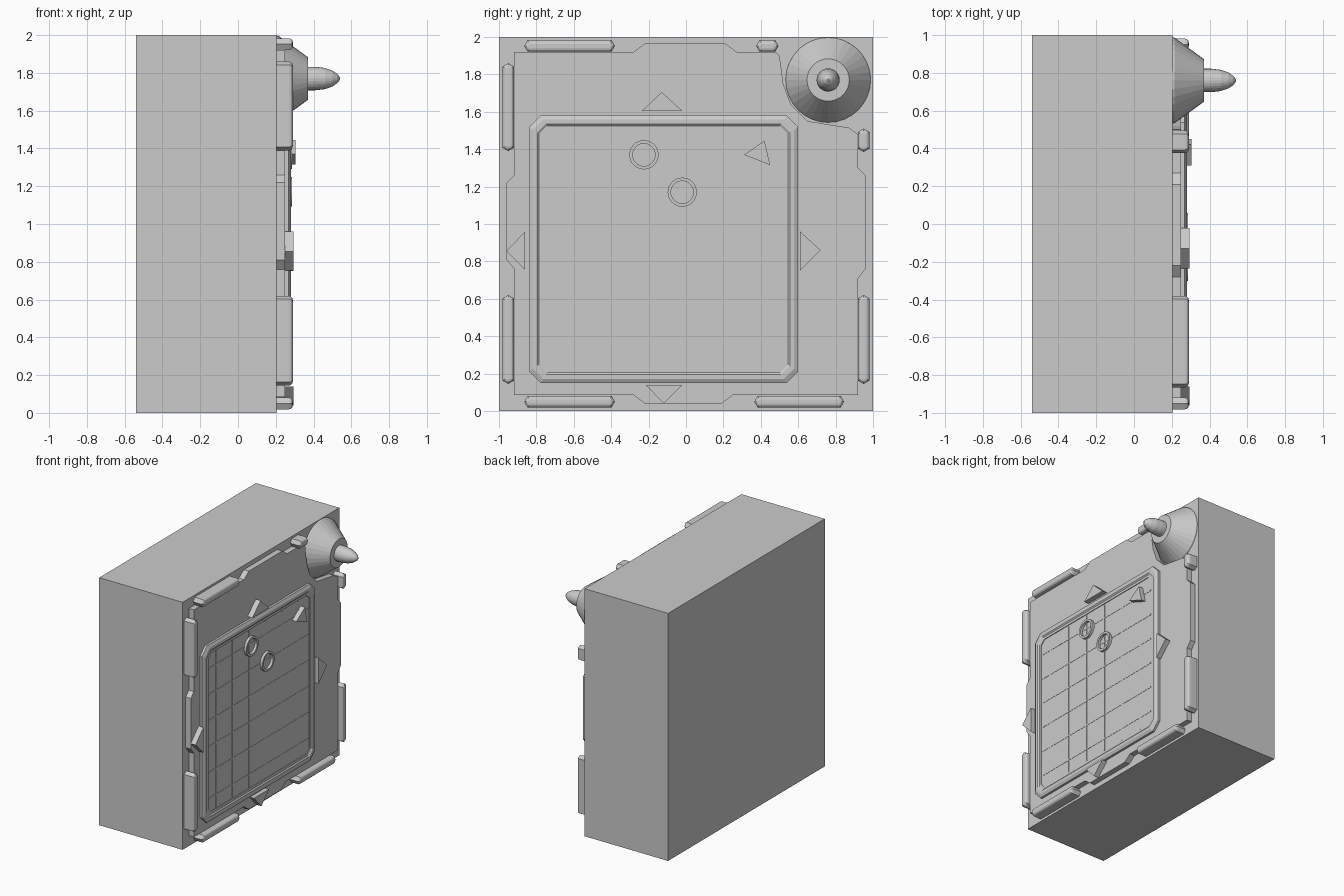
import bpy, bmesh, math
from mathutils import Vector

if "Cube" in bpy.data.objects:
    bpy.data.objects.remove(bpy.data.objects["Cube"])

FACE = 0.205   # x of the block's detailed face
PLATE = 0.25   # x of the cover plate's surface


def finish(bm, name):
    bmesh.ops.recalc_face_normals(bm, faces=bm.faces)
    me = bpy.data.meshes.new(name)
    bm.to_mesh(me)
    bm.free()
    ob = bpy.data.objects.new(name, me)
    bpy.context.collection.objects.link(ob)
    return ob


def prism(name, outline, x0, x1, bevel=0):
    """Extrude a (y, z) outline along x, optionally rounding the outer rim."""
    bm = bmesh.new()
    base = bm.faces.new([bm.verts.new((x0, y, z)) for y, z in outline])
    ext = bmesh.ops.extrude_face_region(bm, geom=[base], use_keep_orig=True)
    top = [v for v in ext["geom"] if isinstance(v, bmesh.types.BMVert)]
    bmesh.ops.translate(bm, verts=top, vec=(x1 - x0, 0, 0))
    if bevel:
        rim = [e for e in bm.edges if all(v in top for v in e.verts)]
        bmesh.ops.bevel(bm, geom=rim, offset=bevel, segments=3, profile=0.5,
                        affect='EDGES')
    return finish(bm, name)


def rect(y0, y1, z0, z1):
    return [(y0, z0), (y1, z0), (y1, z1), (y0, z1)]


def chamfered(y0, y1, z0, z1, c):
    return [(y0 + c, z0), (y1 - c, z0), (y1, z0 + c), (y1, z1 - c),
            (y1 - c, z1), (y0 + c, z1), (y0, z1 - c), (y0, z0 + c)]


def loft(name, rings, cap_first=False, cap_last=False, closed=False):
    """Skin a list of equal-length rings of 3D points."""
    bm = bmesh.new()
    vs = [[bm.verts.new(p) for p in r] for r in rings]
    n = len(vs[0])
    pairs = list(zip(vs, vs[1:])) + ([(vs[-1], vs[0])] if closed else [])
    for a, b in pairs:
        for i in range(n):
            j = (i + 1) % n
            bm.faces.new((a[i], a[j], b[j], b[i]))
    if cap_first:
        bm.faces.new(vs[0])
    if cap_last:
        bm.faces.new(vs[-1])
    return finish(bm, name)


def turned(name, profile, cy, cz, n=32, **kw):
    """Lathe an (x, radius) profile around an axis along x."""
    rings = [[(x, cy + r * math.cos(2 * math.pi * i / n),
               cz + r * math.sin(2 * math.pi * i / n)) for i in range(n)]
             for x, r in profile]
    return loft(name, rings, **kw)


# Main block
prism("main_block", rect(-1, 1, 0, 2), -0.54, FACE)

# Cover plate with stepped edges, cut away around the knob
prism("cover_plate", [
    (-0.92, 0.085), (-0.28, 0.085), (-0.22, 0.04), (0.19, 0.04), (0.25, 0.085),
    (0.92, 0.085), (0.92, 0.71), (0.96, 0.76), (0.96, 1.26), (0.92, 1.30),
    (0.92, 1.48), (0.87, 1.515), (0.65, 1.55), (0.56, 1.64), (0.52, 1.75),
    (0.50, 1.90), (0.48, 1.92), (0.27, 1.92), (0.21, 1.965), (-0.22, 1.965),
    (-0.28, 1.92), (-0.92, 1.92), (-0.92, 1.26), (-0.96, 1.22),
    (-0.96, 0.81), (-0.92, 0.76)], FACE - 0.01, PLATE)

# Screen frame: chamfered lip stepping down to the screen
frame = []
for inset, x in ((0, PLATE - 0.01), (0, 0.268), (0.022, 0.28), (0.045, 0.28),
                 (0.055, 0.272), (0.075, 0.272), (0.075, PLATE - 0.01)):
    c = 0.062 - inset * 0.35
    frame.append([(x, y, z) for y, z in chamfered(
        -0.84 + inset, 0.60 - inset, 0.15 + inset, 1.58 - inset, c)])
loft("screen_frame", frame, closed=True)

# Screen with fine raised grid lines
SCREEN = 0.266
prism("screen", chamfered(-0.77, 0.53, 0.22, 1.51, 0.035), PLATE - 0.01, SCREEN)
for k in range(6):
    y, z = -0.66 + 0.21 * k, 0.335 + 0.21 * k
    prism("grid_line_vertical", rect(y - 0.005, y + 0.005, 0.23, 1.495),
          SCREEN - 0.005, SCREEN + 0.002)
    prism("grid_line_horizontal", rect(-0.755, 0.515, z - 0.005, z + 0.005),
          SCREEN - 0.005, SCREEN + 0.002)

# Ring markers and triangle marker on the screen
for cy, cz in ((-0.02, 1.17), (-0.225, 1.37)):
    turned("ring_marker", [(SCREEN - 0.005, 0.078), (0.287, 0.078),
                           (0.287, 0.06), (SCREEN - 0.005, 0.06)],
           cy, cz, closed=True)
prism("triangle_marker", [(0.31, 1.37), (0.42, 1.445), (0.45, 1.315)],
      SCREEN - 0.005, 0.305)

# Direction arrows around the screen
arrows = {
    "arrow_up": [(-0.235, 1.605), (-0.02, 1.605), (-0.13, 1.705)],
    "arrow_down": [(-0.215, 0.14), (-0.02, 0.14), (-0.12, 0.04)],
    "arrow_left": [(-0.96, 0.855), (-0.86, 0.755), (-0.86, 0.96)],
    "arrow_right": [(0.61, 0.96), (0.61, 0.75), (0.72, 0.86)]}
for name, pts in arrows.items():
    prism(name, pts, FACE - 0.005, 0.293)


# Edge bars with pointed ends and rounded tops
def bar(name, a, b, centre, upright):
    h, t = 0.031, 0.018
    pts = [(a, 0), (a + t, -h), (b - t, -h), (b, 0), (b - t, h), (a + t, h)]
    pts = [(centre + w, s) if upright else (s, centre + w) for s, w in pts]
    prism(name, pts, FACE - 0.005, 0.29, bevel=0.02)


for a, b, c in ((0.145, 0.62, -0.95), (1.39, 1.86, -0.95),
                (0.145, 0.62, 0.95), (1.385, 1.51, 0.95)):
    bar("side_bar", a, b, c, True)
for a, b, c in ((-0.865, -0.38, 1.952), (0.375, 0.495, 1.952),
                (-0.865, -0.38, 0.05), (0.365, 0.845, 0.05)):
    bar("end_bar", a, b, c, False)

# Conical knob and its pointed tip
turned("knob_cone", [(FACE - 0.005, 0.228), (0.215, 0.226), (0.37, 0.113)],
       0.76, 1.77, cap_first=True, cap_last=True)
tip = turned("knob_tip", [(0.365, 0.062), (0.41, 0.062), (0.46, 0.056),
                          (0.50, 0.042), (0.525, 0.025), (0.54, 0.006)],
             0.76, 1.77, n=24, cap_first=True, cap_last=True)
